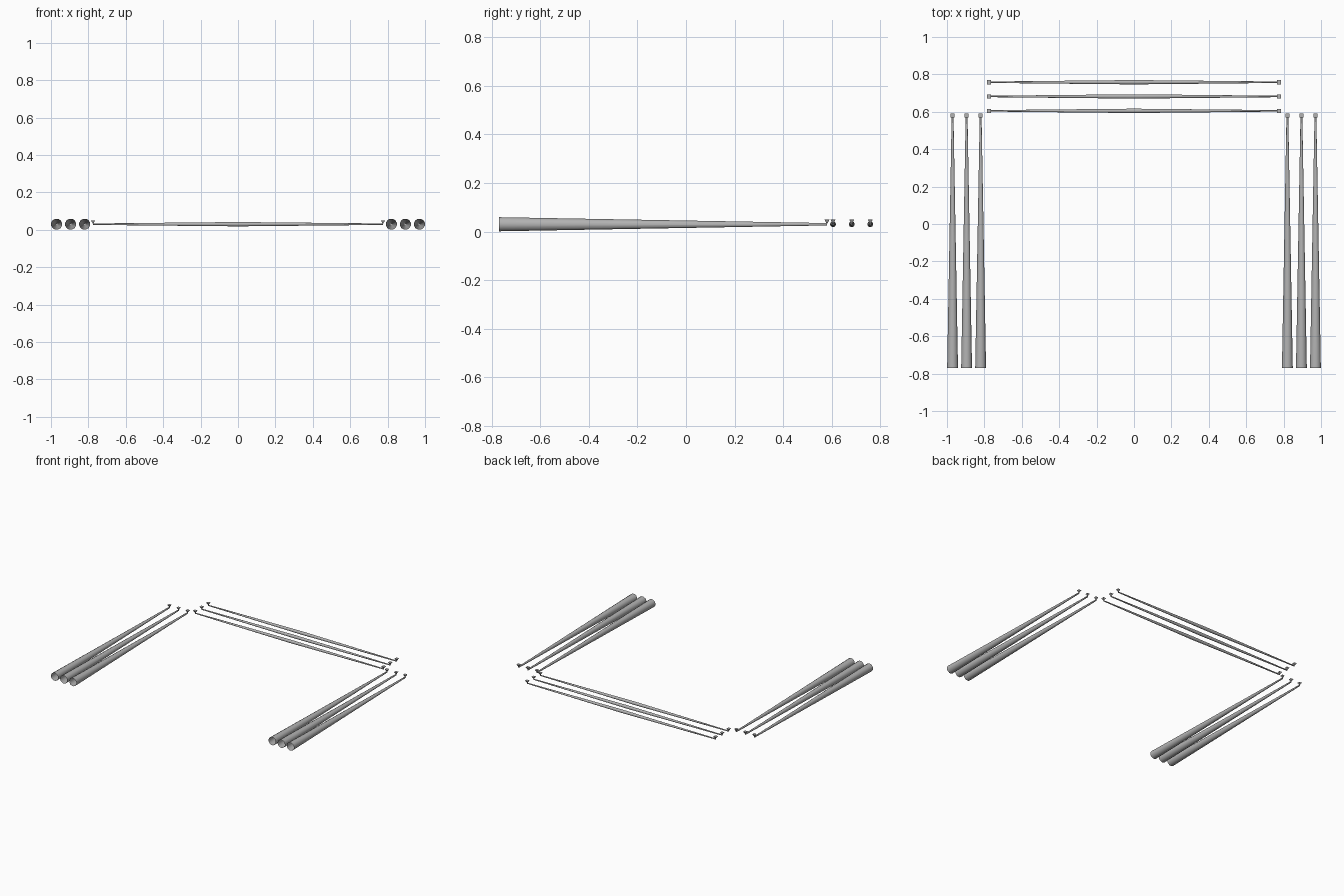
import bpy, bmesh, math

if "Cube" in bpy.data.objects:
    bpy.data.objects.remove(bpy.data.objects["Cube"])

ZC = 0.030      # height of every pole axis
SIDES = 12

grey = bpy.data.materials.new("plain grey")
grey.diffuse_color = (0.45, 0.45, 0.45, 1)
grey.use_nodes = True
grey.node_tree.nodes["Principled BSDF"].inputs["Base Color"].default_value = grey.diffuse_color


def finish(bm, name):
    bmesh.ops.recalc_face_normals(bm, faces=bm.faces)
    mesh = bpy.data.meshes.new(name)
    bm.to_mesh(mesh)
    bm.free()
    mesh.materials.append(grey)
    ob = bpy.data.objects.new(name, mesh)
    bpy.context.collection.objects.link(ob)
    bpy.ops.object.select_all(action='DESELECT')
    ob.select_set(True)
    bpy.context.view_layer.objects.active = ob
    bpy.ops.object.shade_smooth_by_angle(angle=math.radians(35))
    return ob


def tapered_tube(name, stations, axis, offset, cap_ends):
    """Rings of (position, radius) along the x or y axis, bridged into a tube."""
    bm = bmesh.new()
    rings = []
    for pos, r in stations:
        ring = []
        for i in range(SIDES):
            a = 2 * math.pi * (i + 0.5) / SIDES
            u, z = offset + r * math.cos(a), ZC + r * math.sin(a)
            ring.append(bm.verts.new((pos, u, z) if axis == 'x' else (u, pos, z)))
        rings.append(ring)
    for a, b in zip(rings, rings[1:]):
        for i in range(SIDES):
            j = (i + 1) % SIDES
            bm.faces.new((a[i], a[j], b[j], b[i]))
    for end in cap_ends:
        bm.faces.new(rings[end])
    return finish(bm, name)


def tip(name, x, y):
    """Small upturned pyramid sitting on a pole end."""
    bm = bmesh.new()
    h, top = 0.011, ZC + 0.020
    ring = [bm.verts.new((x + sx * h, y + sy * h, top))
            for sx, sy in ((-1, -1), (1, -1), (1, 1), (-1, 1))]
    apex = bm.verts.new((x, y, ZC))
    bm.faces.new(ring)
    for i in range(4):
        bm.faces.new((ring[i], apex, ring[(i + 1) % 4]))
    return finish(bm, name)


# Side poles: open at the thick front end, thin at the back
for side, label in ((-1, "left"), (1, "right")):
    for k, x in enumerate((0.82, 0.895, 0.97)):
        tapered_tube(f"{label}_pole_{k + 1}", [(-0.77, 0.030), (0.58, 0.005)],
                     'y', side * x, (-1,))
        tip(f"{label}_pole_tip_{k + 1}", side * x, 0.58)

# Cross poles: thickest in the middle, thin at both ends
for k, y in enumerate((0.605, 0.682, 0.758)):
    tapered_tube(f"cross_pole_{k + 1}",
                 [(-0.775, 0.004), (0, 0.012), (0.775, 0.004)], 'x', y, (0, -1))
    for side, label in ((-1, "left"), (1, "right")):
        tip(f"cross_pole_{label}_tip_{k + 1}", side * 0.775, y)
